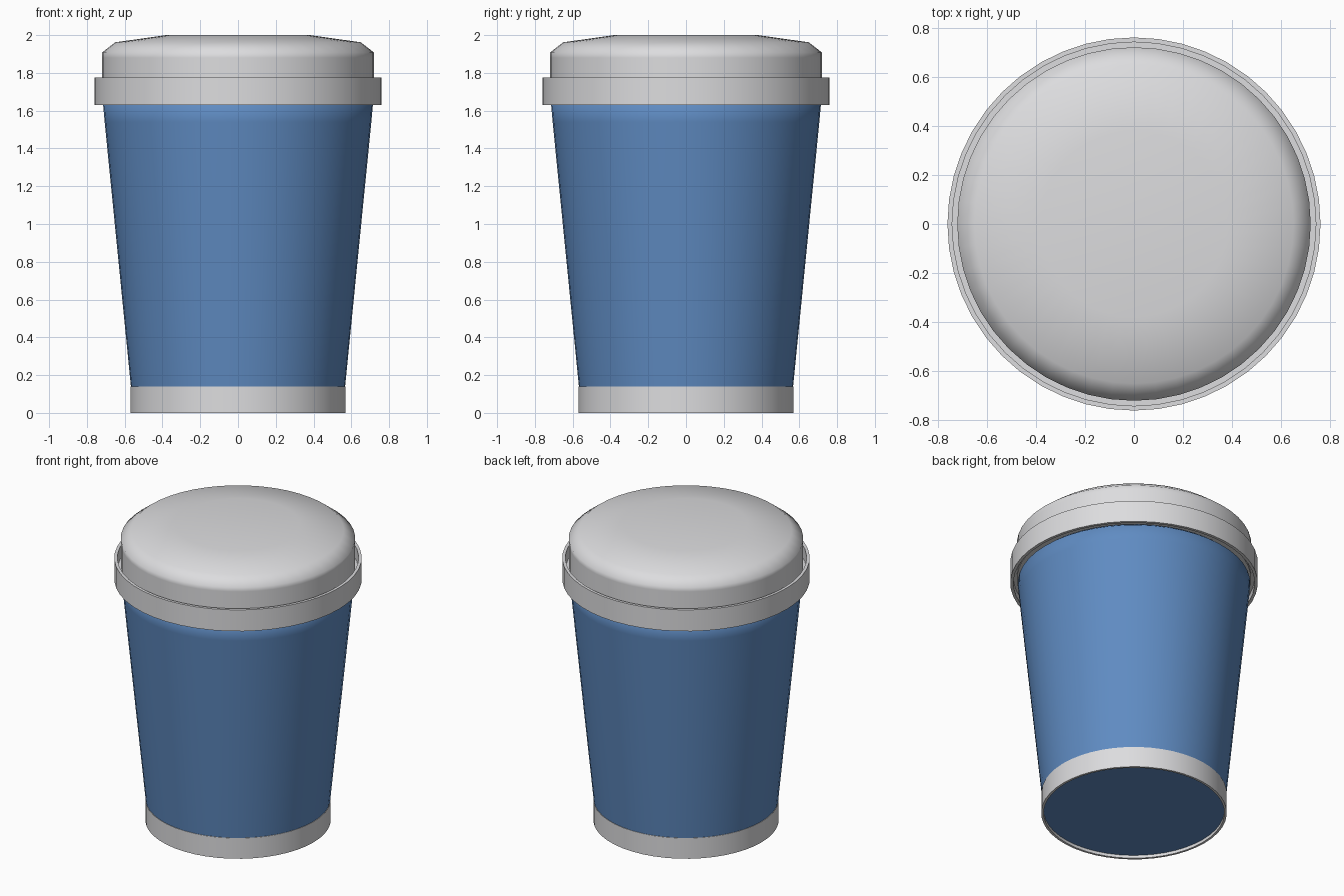
import bpy
import bmesh
import math

SIDES = 48

cube = bpy.data.objects.get("Cube")
if cube:
    bpy.data.objects.remove(cube, do_unlink=True)


def make_material(name, color):
    mat = bpy.data.materials.new(name)
    mat.use_nodes = True
    mat.diffuse_color = color
    mat.node_tree.nodes["Principled BSDF"].inputs["Base Color"].default_value = color
    return mat


def lathe(name, profile, mat, angle=35, closed=False):
    """Spin (radius, height) points around z; zero radius makes a pole."""
    bm = bmesh.new()
    points = [bm.verts.new((r, 0, z)) for r, z in profile]
    pairs = list(zip(points, points[1:]))
    if closed:
        pairs.append((points[-1], points[0]))
    edges = [bm.edges.new(pair) for pair in pairs]
    bmesh.ops.spin(bm, geom=points + edges, cent=(0, 0, 0), axis=(0, 0, 1),
                   angle=math.tau, steps=SIDES)
    bmesh.ops.remove_doubles(bm, verts=bm.verts, dist=0.0005)
    bmesh.ops.recalc_face_normals(bm, faces=bm.faces)
    mesh = bpy.data.meshes.new(name)
    bm.to_mesh(mesh)
    bm.free()
    mesh.materials.append(mat)
    obj = bpy.data.objects.new(name, mesh)
    bpy.context.collection.objects.link(obj)
    bpy.ops.object.select_all(action="DESELECT")
    obj.select_set(True)
    bpy.context.view_layer.objects.active = obj
    bpy.ops.object.shade_smooth_by_angle(angle=math.radians(angle))
    return obj


blue = make_material("cup blue", (0.115, 0.26, 0.54, 1))
grey = make_material("pale grey", (0.72, 0.72, 0.735, 1))

# Tapered cup with a recessed base and a softly rounded shoulder under the lid
lathe("cup_body", [(0, 0.02), (0.555, 0.02), (0.567, 0.14), (0.706, 1.54),
                   (0.714, 1.63), (0.69, 1.65), (0, 1.65)], blue, 60)

# Thin straight collar around the foot
lathe("base_ring", [(0.57, 0), (0.57, 0.14), (0.555, 0.14), (0.555, 0)],
      grey, closed=True)

# Lid dome with bevelled shoulder
lathe("lid_dome", [(0, 2.0), (0.38, 2.0), (0.65, 1.962), (0.72, 1.908),
                   (0.72, 1.88), (0.72, 1.66), (0, 1.66)], grey, 60)

# Lid rim: thin band standing clear of the dome, with a web closing the groove
lathe("lid_rim", [(0.76, 1.63), (0.76, 1.775), (0.741, 1.775), (0.741, 1.69),
                  (0.715, 1.69), (0.715, 1.67), (0.741, 1.67), (0.741, 1.63)],
      grey, closed=True)
